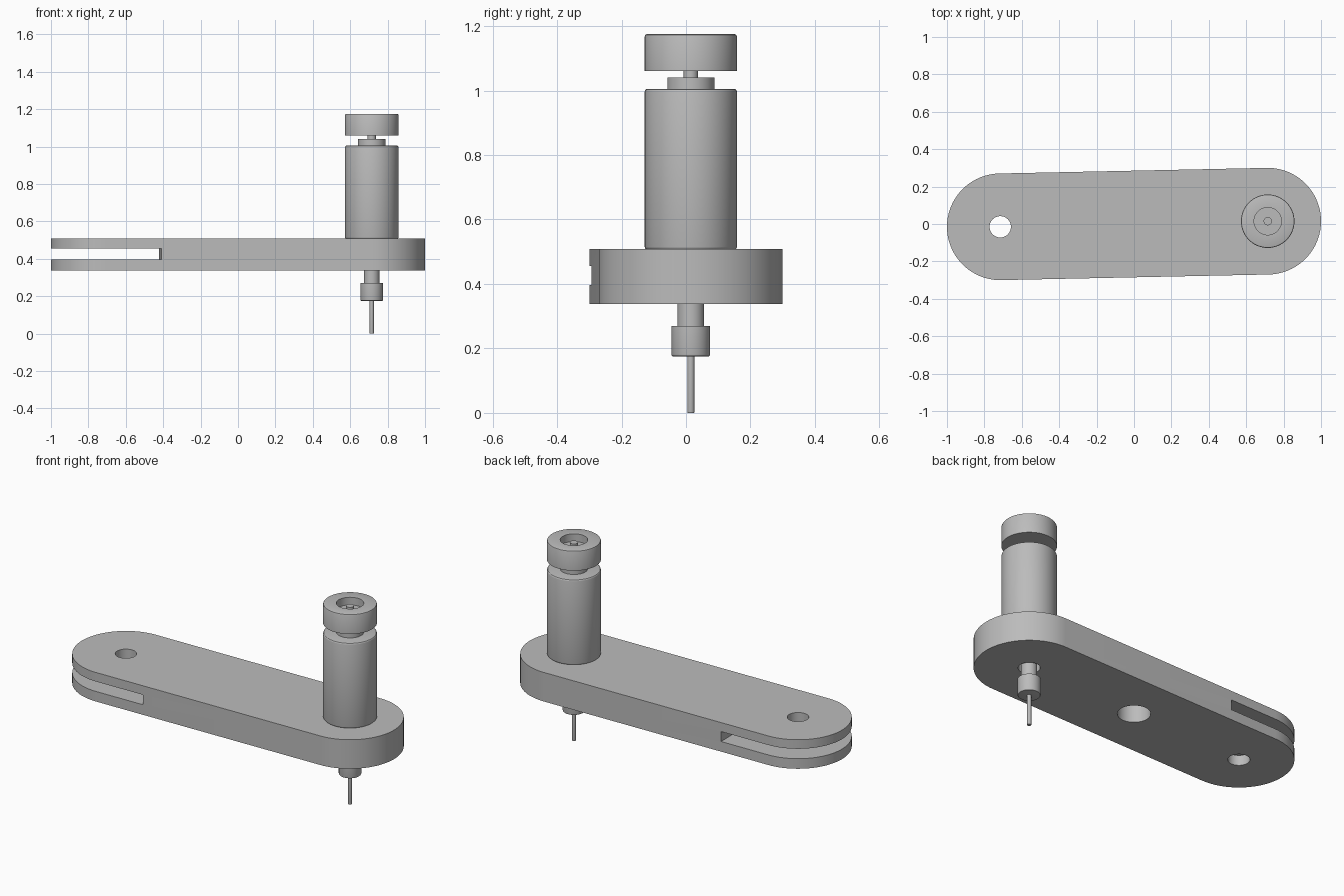
import bpy, bmesh, math
from mathutils import Vector

if "Cube" in bpy.data.objects:
    bpy.data.objects.remove(bpy.data.objects["Cube"])

grey = bpy.data.materials.new("machined_grey")
grey.diffuse_color = (0.5, 0.5, 0.5, 1)
grey.use_nodes = True
grey.node_tree.nodes["Principled BSDF"].inputs["Base Color"].default_value = grey.diffuse_color

A = Vector((-0.715, -0.015))   # pivot end of the arm
B = Vector((0.715, 0.015))     # spindle end of the arm
TILT = math.atan2(B.y - A.y, B.x - A.x)
LOW, HIGH, RAD = 0.338, 0.508, 0.285


def make_object(name, bm):
    bmesh.ops.recalc_face_normals(bm, faces=bm.faces)
    mesh = bpy.data.meshes.new(name)
    bm.to_mesh(mesh)
    bm.free()
    obj = bpy.data.objects.new(name, mesh)
    bpy.context.collection.objects.link(obj)
    mesh.materials.append(grey)
    return obj


def smooth(obj):
    bpy.ops.object.select_all(action='DESELECT')
    obj.select_set(True)
    bpy.context.view_layer.objects.active = obj
    bpy.ops.object.shade_smooth_by_angle(angle=math.radians(30))


def lathe(name, centre, profile, n=64):
    """Spin a (radius, z) profile, from axis to axis, about a vertical line."""
    bm = bmesh.new()
    rings = []
    for r, z in profile:
        if r == 0:
            rings.append([bm.verts.new((centre[0], centre[1], z))] * n)
        else:
            rings.append([bm.verts.new((centre[0] + r * math.cos(math.tau * i / n),
                                        centre[1] + r * math.sin(math.tau * i / n), z))
                          for i in range(n)])
    for lo, hi in zip(rings, rings[1:]):
        for i in range(n):
            j = (i + 1) % n
            bm.faces.new(list(dict.fromkeys((lo[i], lo[j], hi[j], hi[i]))))
    return make_object(name, bm)


def cylinder(name, centre, r, z0, z1, low_round=0, high_round=0):
    """Closed cylinder with optional rounded rims."""
    prof = [(0, z0)]
    for f, z, s, order in ((low_round, z0, 1, (0, 1, 2, 3)), (high_round, z1, -1, (3, 2, 1, 0))):
        if f:
            for k in order:
                a = k * math.pi / 6
                prof.append((r - f + f * math.sin(a), z + s * f * (1 - math.cos(a))))
        else:
            prof.append((r, z))
    prof.append((0, z1))
    return lathe(name, centre, prof)


# Arm: a stadium outline, extruded
bm = bmesh.new()
outline = []
for c, start in ((B, -math.pi / 2), (A, math.pi / 2)):
    for i in range(49):
        a = TILT + start + math.pi * i / 48
        outline.append(bm.verts.new((c.x + RAD * math.cos(a), c.y + RAD * math.sin(a), LOW)))
base = bm.faces.new(outline)
ext = bmesh.ops.extrude_face_region(bm, geom=[base])
bmesh.ops.translate(bm, vec=(0, 0, HIGH - LOW),
                    verts=[v for v in ext['geom'] if isinstance(v, bmesh.types.BMVert)])
arm = make_object("arm", bm)

# Clamp slot at the pivot end
bm = bmesh.new()
bmesh.ops.create_cube(bm, size=1)
slot = make_object("slot_cutter", bm)
slot.scale = (0.8, 1.0, 0.058)
slot.rotation_euler.z = TILT
slot.location = (-0.815, -0.017, 0.426)

# Pivot hole, blind centre hole and spindle bore
cutters = [slot,
           cylinder("pivot_cutter", A, 0.057, 0.2, 0.7),
           cylinder("centre_cutter", (0, 0), 0.086, 0.2, 0.44),
           cylinder("bore_cutter", B, 0.057, 0.2, 0.7)]
bpy.context.view_layer.objects.active = arm
for c in cutters:
    c.hide_render = True
    mod = arm.modifiers.new("cut", 'BOOLEAN')
    mod.operation = 'DIFFERENCE'
    mod.solver = 'EXACT'
    mod.object = c
    bpy.ops.object.modifier_apply(modifier=mod.name)
for c in cutters:
    bpy.data.objects.remove(c)

parts = [
    arm,
    # Below the arm
    cylinder("needle", B, 0.011, 0.0, 0.18, 0.002),
    cylinder("chuck", B, 0.06, 0.175, 0.27, 0.006),
    cylinder("lower_shaft", B, 0.041, 0.265, 0.507),
    # Above the arm
    cylinder("spindle_body", B, 0.143, 0.507, 1.005, 0.008, 0.008),
    cylinder("neck", B, 0.073, 1.0, 1.04),
    cylinder("upper_shaft", B, 0.022, 1.035, 1.16),
    # Knob with a round recess in its top
    lathe("knob", B, [(0, 1.06), (0.143, 1.06), (0.143, 1.168), (0.141, 1.173),
                      (0.136, 1.175), (0.073, 1.175), (0.073, 1.13), (0, 1.13)]),
]
for p in parts:
    smooth(p)
